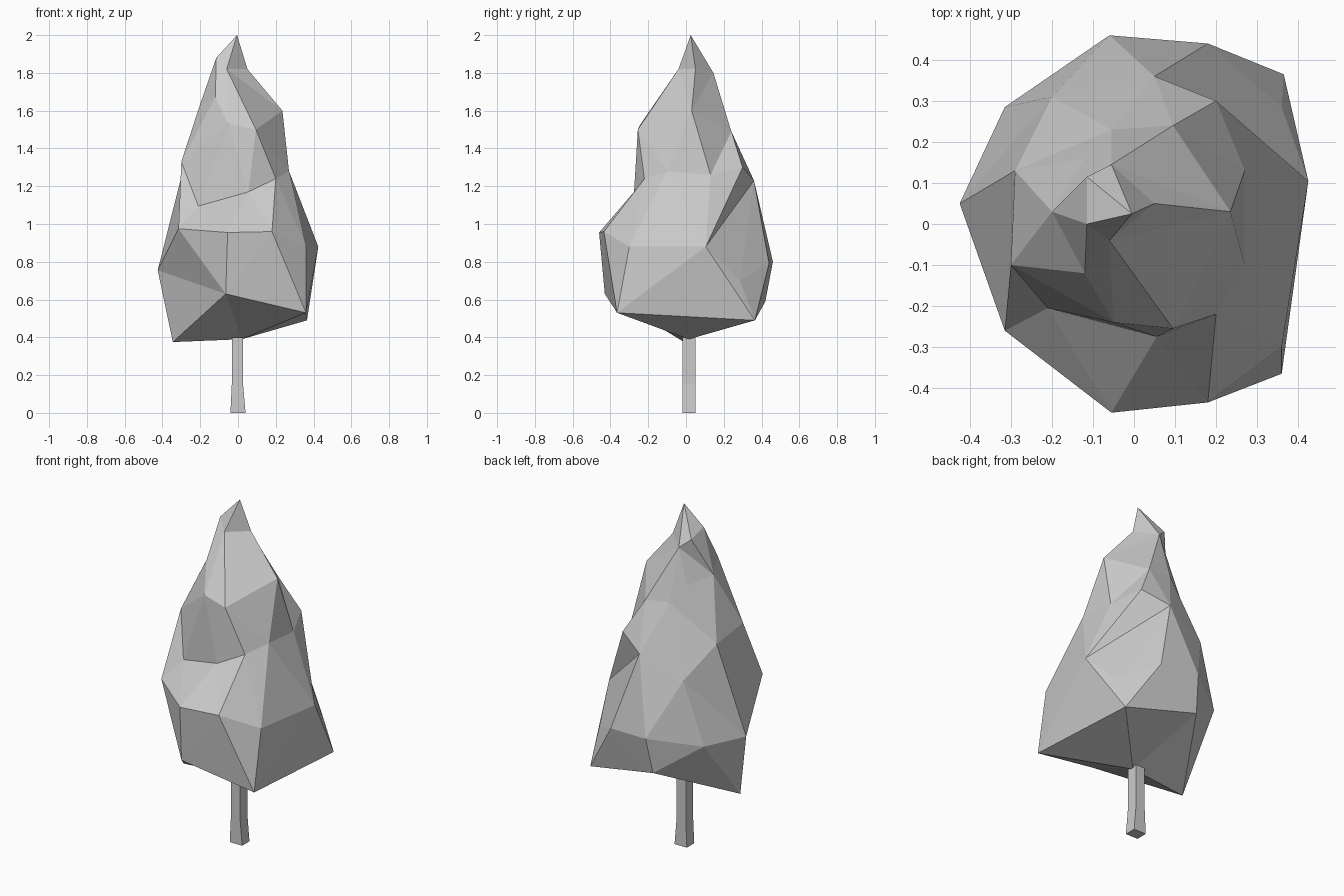
import bpy, bmesh
from mathutils import Vector

if "Cube" in bpy.data.objects:
    bpy.data.objects.remove(bpy.data.objects["Cube"])


def make_object(name, bm):
    bmesh.ops.recalc_face_normals(bm, faces=bm.faces)
    mesh = bpy.data.meshes.new(name)
    bm.to_mesh(mesh)
    bm.free()
    obj = bpy.data.objects.new(name, mesh)
    bpy.context.collection.objects.link(obj)
    return obj


def bridge(bm, a, b):
    """Join two closed rings with triangles, always taking the shorter diagonal."""
    i = j = 0
    while i < len(a) or j < len(b):
        a0, b0 = a[i % len(a)], b[j % len(b)]
        a1, b1 = a[(i + 1) % len(a)], b[(j + 1) % len(b)]
        step_a = (a1.co - b0.co).length < (b1.co - a0.co).length
        if j == len(b) or (step_a and i < len(a)):
            bm.faces.new((a0, a1, b0))
            i += 1
        else:
            bm.faces.new((a0, b1, b0))
            j += 1


def fan(bm, ring, point):
    tip = bm.verts.new(point)
    for p, q in zip(ring, ring[1:] + ring[:1]):
        bm.faces.new((p, q, tip))


# Foliage: irregular rings, each counter-clockwise from the front
skirt = [(-.065, -.43, .63), (.36, -.365, .53), (.365, .365, .49),
         (-.08, .42, .59), (-.345, -.01, .375)]
belly = [(-.055, -.46, .955), (.18, -.435, .96), (.36, -.3, .88), (.425, .105, .88),
         (.36, .285, .7), (.18, .44, .79), (-.06, .46, .8), (-.315, .285, .755),
         (-.425, .05, .755), (-.315, -.26, .975)]
waist = [(.055, -.275, 1.17), (.2, -.22, 1.24), (.27, -.1, 1.28), (.27, .13, 1.26),
         (.2, .3, 1.3), (.05, .36, 1.23), (-.2, .31, 1.12), (-.29, .13, 1.29),
         (-.3, -.1, 1.33), (-.21, -.205, 1.095)]
shoulder = [(-.05, -.24, 1.53), (.095, -.255, 1.5), (.235, .03, 1.6), (.095, .24, 1.49),
            (-.055, .23, 1.51), (-.12, .16, 1.6), (-.2, .03, 1.635), (-.12, -.12, 1.67)]
neck = [(-.06, -.04, 1.82), (.05, .05, 1.82), (-.055, .145, 1.8),
        (-.115, .115, 1.85), (-.115, 0, 1.88)]

bm = bmesh.new()
rings = [[bm.verts.new(p) for p in r] for r in (skirt, belly, waist, shoulder, neck)]
for lower, upper in zip(rings, rings[1:]):
    bridge(bm, lower, upper)
fan(bm, rings[0], (.02, .015, .39))
fan(bm, rings[-1], (-.005, .025, 2))
make_object("foliage", bm)

# Trunk: square section with a slight flare at the foot
bm = bmesh.new()
corners = ((-1, -1), (1, -1), (1, 1), (-1, 1))
levels = [[bm.verts.new((cx + sx * h, .015 + sy * .034, z)) for sx, sy in corners]
          for cx, h, z in ((0, .04, 0), (-.003, .03, .15), (-.003, .03, .4))]
for lower, upper in zip(levels, levels[1:]):
    for k in range(4):
        n = (k + 1) % 4
        bm.faces.new((lower[k], lower[n], upper[n], upper[k]))
bm.faces.new(levels[0])
bm.faces.new(levels[-1])
make_object("trunk", bm)
